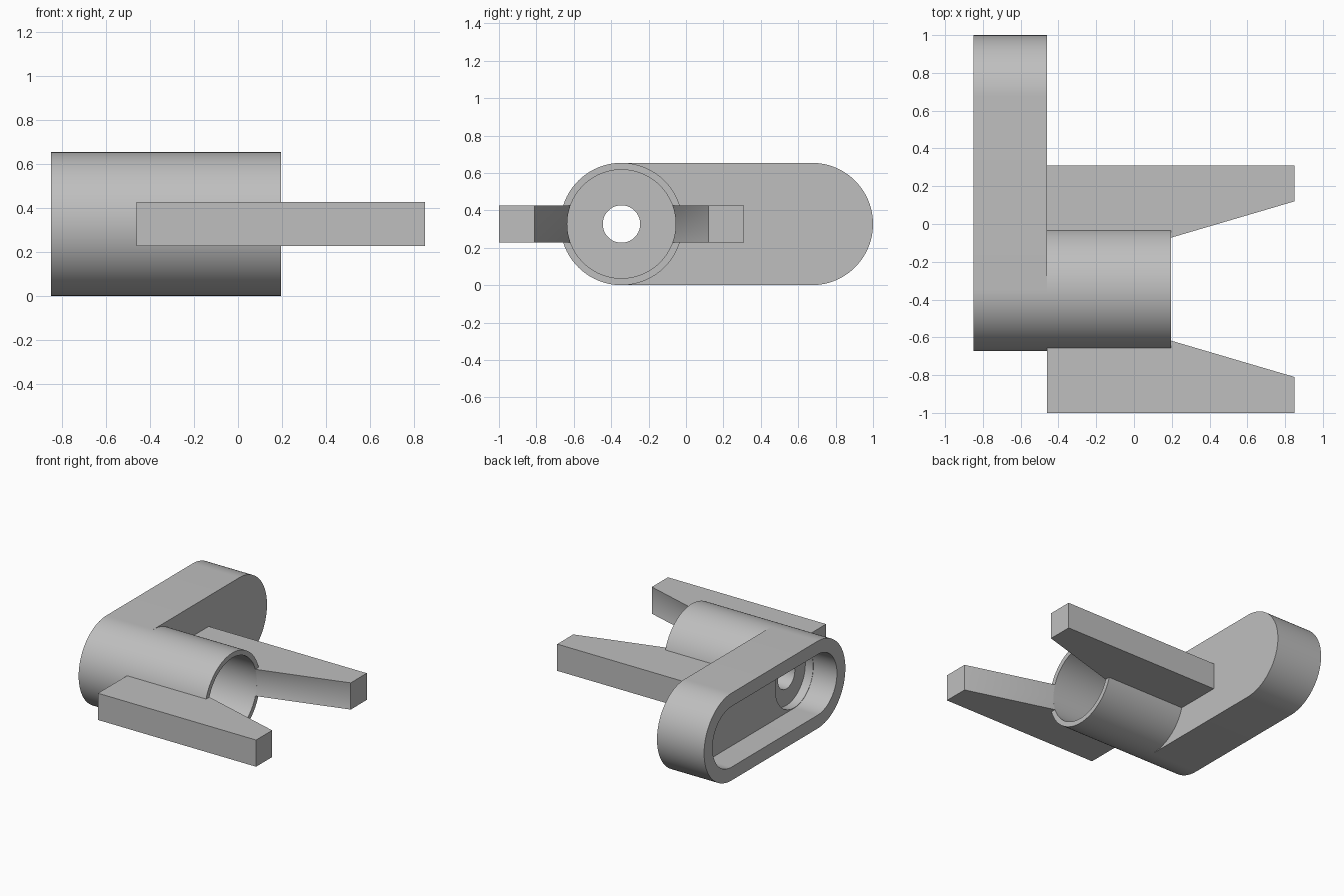
import bpy, bmesh, math

if "Cube" in bpy.data.objects:
    bpy.data.objects.remove(bpy.data.objects["Cube"])

CY, CZ = -0.345, 0.327      # tube axis
FAR = 0.673                 # centre of the plate's far round end
R = 0.327                   # outer radius
BORE = 0.29
FACE = -0.46                # plate face that carries the tube

grey = bpy.data.materials.new("plain grey")
grey.use_nodes = True
colour = (0.52, 0.52, 0.52, 1)
grey.diffuse_color = colour
grey.node_tree.nodes["Principled BSDF"].inputs["Base Color"].default_value = colour


def finish(name, bm):
    bmesh.ops.recalc_face_normals(bm, faces=bm.faces)
    mesh = bpy.data.meshes.new(name)
    bm.to_mesh(mesh)
    bm.free()
    mesh.materials.append(grey)
    obj = bpy.data.objects.new(name, mesh)
    bpy.context.collection.objects.link(obj)
    return obj


def slot(name, r, x0, x1, far=CY, steps=48):
    """Round-ended prism along x; a plain cylinder when far equals CY."""
    bm = bmesh.new()
    pts = []
    for centre, start in ((far, -math.pi / 2), (CY, math.pi / 2)):
        for i in range(steps + (far != CY)):
            a = start + math.pi * i / steps
            pts.append((centre + r * math.cos(a), CZ + r * math.sin(a)))
    face = bm.faces.new([bm.verts.new((x0, y, z)) for y, z in pts])
    ext = bmesh.ops.extrude_face_region(bm, geom=[face])["geom"]
    moved = [v for v in ext if isinstance(v, bmesh.types.BMVert)]
    bmesh.ops.translate(bm, verts=moved, vec=(x1 - x0, 0, 0))
    if not any(len(f.verts) > 4 and f.calc_center_median().x == x0 for f in bm.faces):
        bmesh.ops.holes_fill(bm, edges=[e for e in bm.edges if e.is_boundary])
    return finish(name, bm)


def smooth(obj):
    bpy.ops.object.select_all(action='DESELECT')
    obj.select_set(True)
    bpy.context.view_layer.objects.active = obj
    bpy.ops.object.shade_smooth_by_angle(angle=math.radians(30))


def cut(obj, cutters):
    bpy.context.view_layer.objects.active = obj
    for c in cutters:
        c.hide_render = True
        mod = obj.modifiers.new("cut", 'BOOLEAN')
        mod.operation = 'DIFFERENCE'
        mod.solver = 'EXACT'
        mod.object = c
        bpy.ops.object.modifier_apply(modifier=mod.name)
        bpy.data.objects.remove(c)
    smooth(obj)


# Plate with an open pocket, a round recess and a through hole
plate = slot("plate", R, -0.85, FACE, FAR)
cut(plate, [slot("pocket_cutter", 0.227, -0.95, -0.655, FAR),
            slot("recess_cutter", 0.224, -0.75, -0.59),
            slot("hole_cutter", 0.1, -0.8, -0.3)])

# Tube standing on the plate
tube = slot("tube", R, FACE, 0.195)
cut(tube, [slot("bore_cutter", BORE, -0.6, 0.4)])


def arm(name, side, rows=12, half=0.1):
    """Tapered arm: inner face follows the bore, then runs straight at the tip."""
    bm = bmesh.new()
    grid = []
    for i in range(rows + 1):
        dz = half * (2 * i / rows - 1)
        outline = [(FACE, 0.655), (0.85, 0.655), (0.85, 0.465),
                   (0.195, math.sqrt(BORE ** 2 - dz ** 2)),
                   (FACE, math.sqrt(0.31 ** 2 - dz ** 2))]
        grid.append([bm.verts.new((x, CY + side * y, CZ + dz)) for x, y in outline])
    for low, high in zip(grid, grid[1:]):
        for j in range(5):
            k = (j + 1) % 5
            bm.faces.new((low[j], low[k], high[k], high[j]))
    bm.faces.new(grid[0])
    bm.faces.new(grid[-1])
    smooth(finish(name, bm))


arm("left_arm", 1)
arm("right_arm", -1)
